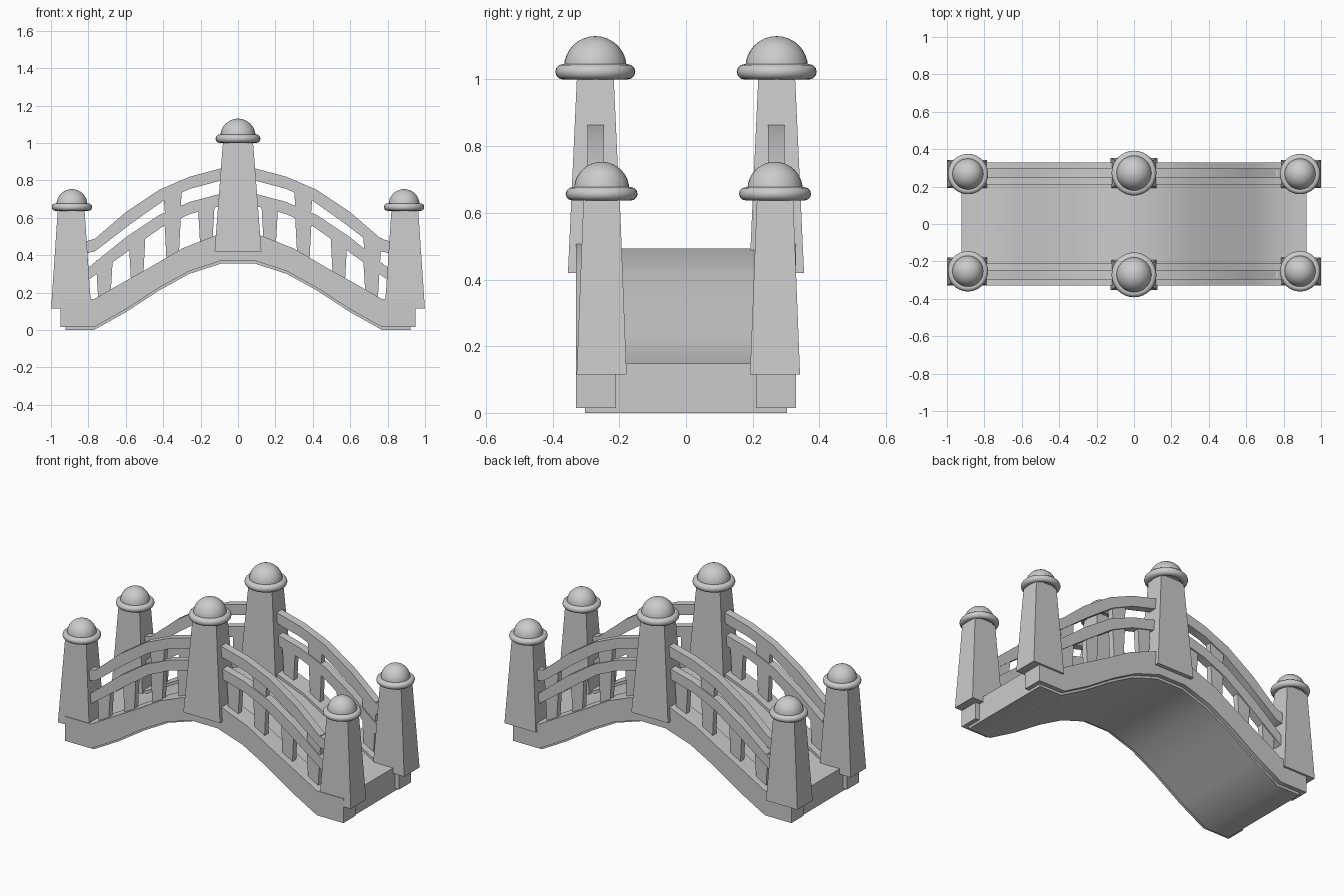
import bpy, bmesh, math

if "Cube" in bpy.data.objects:
    bpy.data.objects.remove(bpy.data.objects["Cube"])


def finish(name, bm, smooth=False):
    bmesh.ops.recalc_face_normals(bm, faces=bm.faces)
    me = bpy.data.meshes.new(name)
    bm.to_mesh(me)
    bm.free()
    ob = bpy.data.objects.new(name, me)
    bpy.context.collection.objects.link(ob)
    if smooth:
        bpy.ops.object.select_all(action='DESELECT')
        ob.select_set(True)
        bpy.context.view_layer.objects.active = ob
        bpy.ops.object.shade_smooth_by_angle(angle=math.radians(30))
    return ob


def arch(name, top, bottom, y0, y1):
    """Solid strip along x; half profiles (from centre outward) are mirrored."""
    full = lambda p: [(-x, z) for x, z in reversed(p)] + list(p)
    bm = bmesh.new()
    rings = []
    for (xt, zt), (xb, zb) in zip(full(top), full(bottom)):
        rings.append([bm.verts.new(c) for c in
                      ((xt, y0, zt), (xt, y1, zt), (xb, y1, zb), (xb, y0, zb))])
    for a, b in zip(rings, rings[1:]):
        for i in range(4):
            j = (i + 1) % 4
            bm.faces.new((a[i], a[j], b[j], b[i]))
    bm.faces.new(rings[0])
    bm.faces.new(rings[-1])
    return finish(name, bm, True)


def taper(name, x, y, z0, z1, base, top):
    """Four sided block with different half sizes at base and top."""
    bm = bmesh.new()
    rings = [[bm.verts.new((x + sx * h[0], y + sy * h[1], z))
              for sx, sy in ((-1, -1), (1, -1), (1, 1), (-1, 1))]
             for z, h in ((z0, base), (z1, top))]
    for i in range(4):
        j = (i + 1) % 4
        bm.faces.new((rings[0][i], rings[0][j], rings[1][j], rings[1][i]))
    bm.faces.new(rings[0])
    bm.faces.new(rings[1])
    return finish(name, bm)


def cap(name, x, y, z, ring_r, dome_r, tube, height):
    """Rounded collar with a dome on top."""
    bpy.ops.mesh.primitive_torus_add(location=(x, y, z + tube), major_radius=ring_r - tube,
                                     minor_radius=tube, major_segments=32, minor_segments=12)
    ring = bpy.context.object
    ring.name = name + "_collar"
    bpy.ops.object.shade_smooth_by_angle(angle=math.radians(60))
    bm = bmesh.new()
    bmesh.ops.create_uvsphere(bm, u_segments=32, v_segments=16, radius=dome_r)
    bmesh.ops.bisect_plane(bm, geom=bm.verts[:] + bm.edges[:] + bm.faces[:],
                           plane_co=(0, 0, 0), plane_no=(0, 0, -1), clear_outer=True)
    bmesh.ops.holes_fill(bm, edges=[e for e in bm.edges if e.is_boundary], sides=0)
    dome = finish(name + "_dome", bm, True)
    dome.location = (x, y, z + height - dome_r)


def interp(p, x):
    for (xa, za), (xb, zb) in zip(p, p[1:]):
        if xa <= x <= xb:
            return za + (zb - za) * (x - xa) / (xb - xa)
    return p[0][1]


# Half profiles of the walkway, from the crown outward
beam_top = [(.11, .51), (.30, .435), (.47, .335), (.64, .24), (.77, .165), (.95, .165)]
beam_bot = [(.09, .37), (.26, .315), (.42, .227), (.60, .11), (.77, .015), (.95, .015)]
deck_top = [(x if x < .95 else .923, z - .017) for x, z in beam_top]
deck_bot = [(x if x < .95 else .923, z - .015) for x, z in beam_bot]
rail_top = [(.086, .865), (.256, .82), (.42, .75), (.60, .63), (.765, .487), (.81, .475)]
rail_bot = [(.086, .80), (.256, .755), (.40, .69), (.57, .57), (.765, .42), (.81, .41)]
low_top = [(x, z - .135) for x, z in rail_top[:4]] + [(.765, .362), (.81, .325)]
low_bot = [(x, z - .135) for x, z in rail_bot[:4]] + [(.765, .293), (.81, .26)]

arch("deck", deck_top, deck_bot, -.303, .303)

for side, s in (("front", -1), ("back", 1)):
    # Side beam and the two curved rails
    ys = sorted((s * .21, s * .33))
    arch(side + "_beam", beam_top, beam_bot, *ys)
    ys = sorted((s * .246, s * .296))
    arch(side + "_upper_rail", rail_top, rail_bot, *ys)
    arch(side + "_lower_rail", low_top, low_bot, *ys)

    # Tapered balusters, wider at the top
    for m in (-1, 1):
        for x in (.17, .35, .54, .715):
            taper(side + "_baluster", m * x, s * .27, interp(beam_top, x) - .04,
                  interp(low_top, x) - .03, (.032, .018), (.045, .018))
        taper(side + "_upper_baluster", m * .35, s * .27, interp(low_top, .35) - .03,
              interp(rail_top, .35) - .035, (.04, .018), (.05, .018))
    taper(side + "_end_upper_baluster", .72, s * .27, interp(low_top, .72) - .03,
          interp(rail_top, .72) - .035, (.04, .018), (.05, .018))

    # Middle post
    taper(side + "_middle_post", 0, s * .272, .42, 1.01, (.125, .082), (.08, .055))
    cap(side + "_middle_post", 0, s * .272, 1.0, .12, .094, .023, .13)

    # End posts
    y = .267 if s > 0 else -.253
    for m, end in ((-1, "left"), (1, "right")):
        n = f"{side}_{end}_post"
        taper(n, m * .892, y, .115, .65, (.107, .075), (.071, .054))
        cap(n, m * .888, y, .637, .108, .083, .02, .116)
